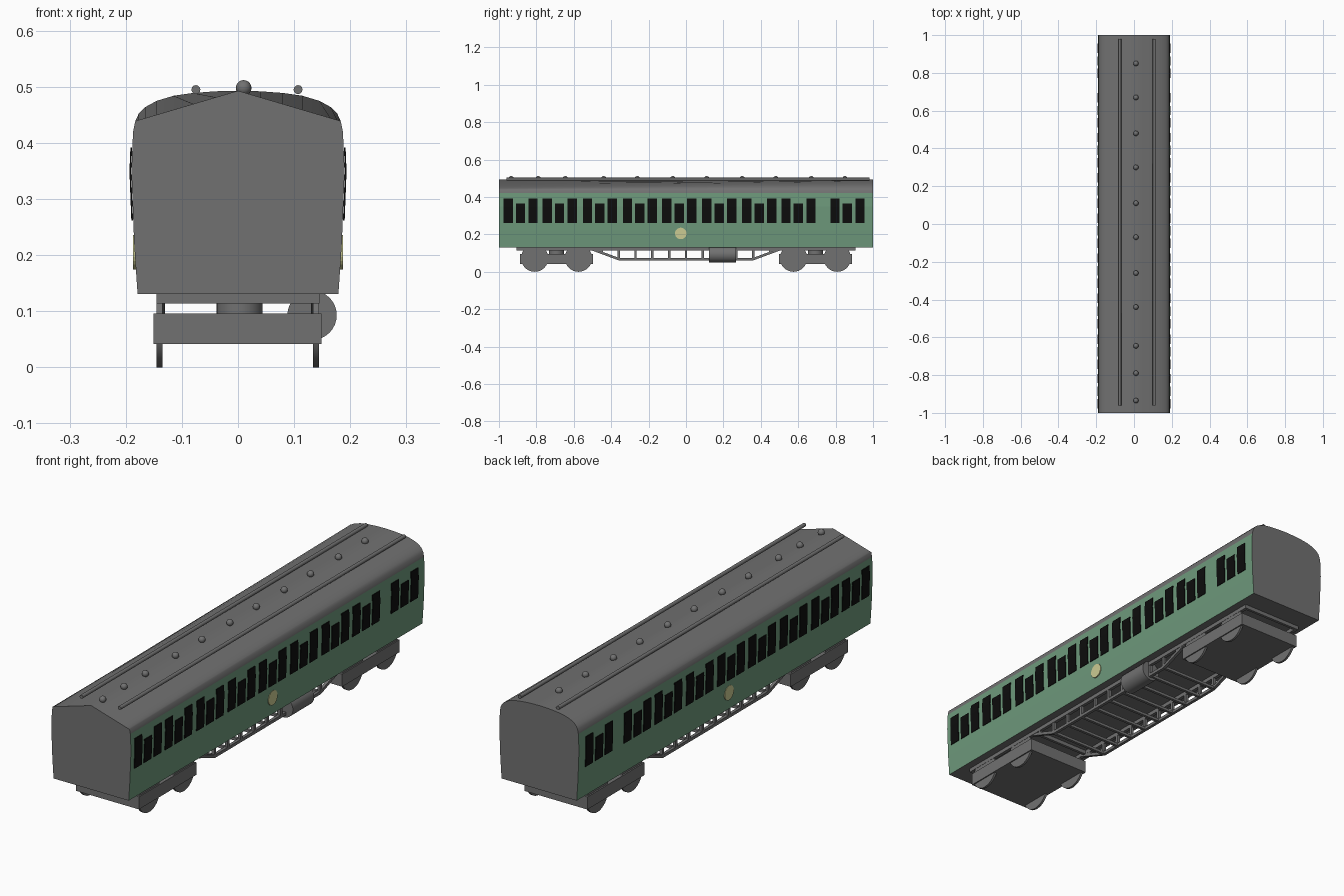
import bpy, bmesh, math
from mathutils import Vector, Matrix

if "Cube" in bpy.data.objects:
    bpy.data.objects.remove(bpy.data.objects["Cube"])


def material(name, rgb):
    m = bpy.data.materials.new(name)
    m.diffuse_color = (*rgb, 1)
    m.use_nodes = True
    m.node_tree.nodes["Principled BSDF"].inputs["Base Color"].default_value = m.diffuse_color
    return m


GREY = material("grey", (0.165, 0.165, 0.165))
GREEN = material("coach green", (0.155, 0.32, 0.2))
BLACK = material("window black", (0.004, 0.004, 0.004))
CREAM = material("pale yellow", (0.6, 0.6, 0.29))


def finish(name, bm, *mats, smooth=False):
    bmesh.ops.recalc_face_normals(bm, faces=bm.faces)
    me = bpy.data.meshes.new(name)
    bm.to_mesh(me)
    bm.free()
    ob = bpy.data.objects.new(name, me)
    bpy.context.collection.objects.link(ob)
    for m in mats:
        me.materials.append(m)
    if smooth:
        bpy.ops.object.select_all(action='DESELECT')
        ob.select_set(True)
        bpy.context.view_layer.objects.active = ob
        bpy.ops.object.shade_smooth_by_angle(angle=math.radians(50))
    return ob


def add_box(bm, x0, x1, y0, y1, z0, z1):
    mat = Matrix.Translation(((x0 + x1) / 2, (y0 + y1) / 2, (z0 + z1) / 2)) \
        @ Matrix.Diagonal((x1 - x0, y1 - y0, z1 - z0, 1))
    bmesh.ops.create_cube(bm, size=1, matrix=mat)


def add_cyl(bm, centre, r, length, axis, seg=32):
    rot = {'X': Matrix.Rotation(math.pi / 2, 4, 'Y'),
           'Y': Matrix.Rotation(math.pi / 2, 4, 'X'), 'Z': Matrix()}[axis]
    bmesh.ops.create_cone(bm, cap_ends=True, segments=seg, radius1=r, radius2=r,
                          depth=length, matrix=Matrix.Translation(centre) @ rot)


def add_beam(bm, a, b, t):
    a, b = Vector(a), Vector(b)
    d = b - a
    mat = Matrix.Translation((a + b) / 2) @ d.to_track_quat('Z', 'Y').to_matrix().to_4x4() \
        @ Matrix.Diagonal((t, t, d.length, 1))
    bmesh.ops.create_cube(bm, size=1, matrix=mat)


def loft(bm, front, back):
    """Join two closed (x, z) outlines at y=-1 and y=1."""
    f = [bm.verts.new((x, -1, z)) for x, z in front]
    b = [bm.verts.new((x, 1, z)) for x, z in back]
    n = len(f)
    for i in range(n):
        j = (i + 1) % n
        bm.faces.new((f[i], f[j], b[j], b[i]))
    bm.faces.new(f)
    bm.faces.new(b)


def mirrored(half):
    return half + [(-x, z) for x, z in reversed(half) if x > 0]


# Body shell: green sides, grey ends and floor
WALL = [(0.179, 0.131), (0.185, 0.22), (0.19, 0.35), (0.187, 0.42)]
bm = bmesh.new()
loft(bm, mirrored(WALL), mirrored(WALL))
bmesh.ops.recalc_face_normals(bm, faces=bm.faces)
for f in bm.faces:
    f.material_index = 1 if abs(f.normal.x) > 0.7 else 0
finish("body", bm, GREY, GREEN)

# Roof: pitched at the front end, rounded at the back end
arc = [(0.187, 0.42), (0.183, 0.439), (0.177, 0.452), (0.165, 0.464), (0.145, 0.475),
       (0.115, 0.484), (0.08, 0.489), (0.04, 0.492), (0, 0.493)]
pitch = [(x, z if z < 0.44 else 0.493 - 0.054 * x / 0.183) for x, z in arc]
bm = bmesh.new()
loft(bm, mirrored(pitch), mirrored(arc))
finish("roof", bm, GREY, smooth=True)

# Roof rods
bm = bmesh.new()
for x in (-0.075, 0.107):
    add_cyl(bm, (x, 0.01, 0.495), 0.008, 1.94, 'Y', 12)
finish("roof_rods", bm, GREY, smooth=True)

# Roof vents
bm = bmesh.new()
for y in (0.85, 0.67, 0.48, 0.3, 0.11, -0.07, -0.26, -0.44, -0.645, -0.79, -0.935):
    bmesh.ops.create_uvsphere(bm, u_segments=16, v_segments=10, radius=0.014,
                              matrix=Matrix.Translation((0.01, y, 0.498)))
finish("roof_vents", bm, GREY, smooth=True)


def wall_x(z):
    for (x0, z0), (x1, z1) in zip(WALL, WALL[1:]):
        if z <= z1:
            return x0 + (x1 - x0) * (z - z0) / (z1 - z0)


# Window plates following the wall: tall, short, tall in each group
bm = bmesh.new()
for start in (-0.976, -0.767, -0.552, -0.338, -0.127, 0.086, 0.3, 0.51, 0.772):
    for offset, top in ((0, 0.392), (0.066, 0.364), (0.133, 0.392)):
        y0 = start + offset
        for s in (1, -1):
            rows = [[bm.verts.new((s * (wall_x(z) + 0.002), y, z)) for y in (y0, y0 + 0.05)]
                    for z in (0.262, 0.35, top)]
            for a, b in zip(rows, rows[1:]):
                bm.faces.new((a[0], a[1], b[1], b[0]) if s > 0 else (a[0], b[0], b[1], a[1]))
me_windows = finish("windows", bm, BLACK)
sol = me_windows.modifiers.new("thickness", 'SOLIDIFY')
sol.thickness, sol.offset = 0.003, 0

# Plain round badge on each side
bm = bmesh.new()
for s in (1, -1):
    add_cyl(bm, (s * 0.184, -0.028, 0.205), 0.031, 0.006, 'X', 24)
finish("round_badges", bm, CREAM)

# Underframe: long sills and cross beams
bm = bmesh.new()
for s in (1, -1):
    add_box(bm, s * 0.138 - 0.007, s * 0.138 + 0.007, -0.905, 0.905, 0.114, 0.132)
    for y in (0.9, 0.48):
        add_box(bm, -0.145, 0.145, s * y - 0.006, s * y + 0.006, 0.114, 0.132)
finish("underframe", bm, GREY)

# Truss rods with posts and cross rungs
bm = bmesh.new()
for x in (0.137, -0.137):
    path = [(x, -0.52, 0.127), (x, -0.36, 0.068), (x, 0.36, 0.068), (x, 0.52, 0.127)]
    for a, b in zip(path, path[1:]):
        add_beam(bm, a, b, 0.013)
    for i in range(-5, 6):
        y = i * 0.09
        z = 0.068 if abs(y) <= 0.36 else 0.101
        add_beam(bm, (x, y, z), (x, y, 0.131), 0.013)
for i in range(-4, 5):
    add_beam(bm, (-0.137, i * 0.09, 0.068), (0.137, i * 0.09, 0.068), 0.012)
finish("truss", bm, GREY)

# Tank under the right side
bm = bmesh.new()
add_cyl(bm, (0.132, 0.195, 0.093), 0.044, 0.145, 'Y', 32)
finish("tank", bm, GREY, smooth=True)

# Bogies: block, pivot and four wheels each
for label, c in (("front", -0.692), ("back", 0.692)):
    bm = bmesh.new()
    add_box(bm, -0.151, 0.149, c - 0.195, c + 0.195, 0.042, 0.096)
    finish(label + "_bogie_block", bm, GREY)
    bm = bmesh.new()
    add_cyl(bm, (0.003, c, 0.105), 0.041, 0.03, 'Z')
    finish(label + "_bogie_pivot", bm, GREY, smooth=True)
    bm = bmesh.new()
    for dy in (-0.117, 0.117):
        for x in (-0.14, 0.139):
            add_cyl(bm, (x, c + dy, 0.073), 0.073, 0.01, 'X', 32)
    finish(label + "_wheels", bm, GREY, smooth=True)
